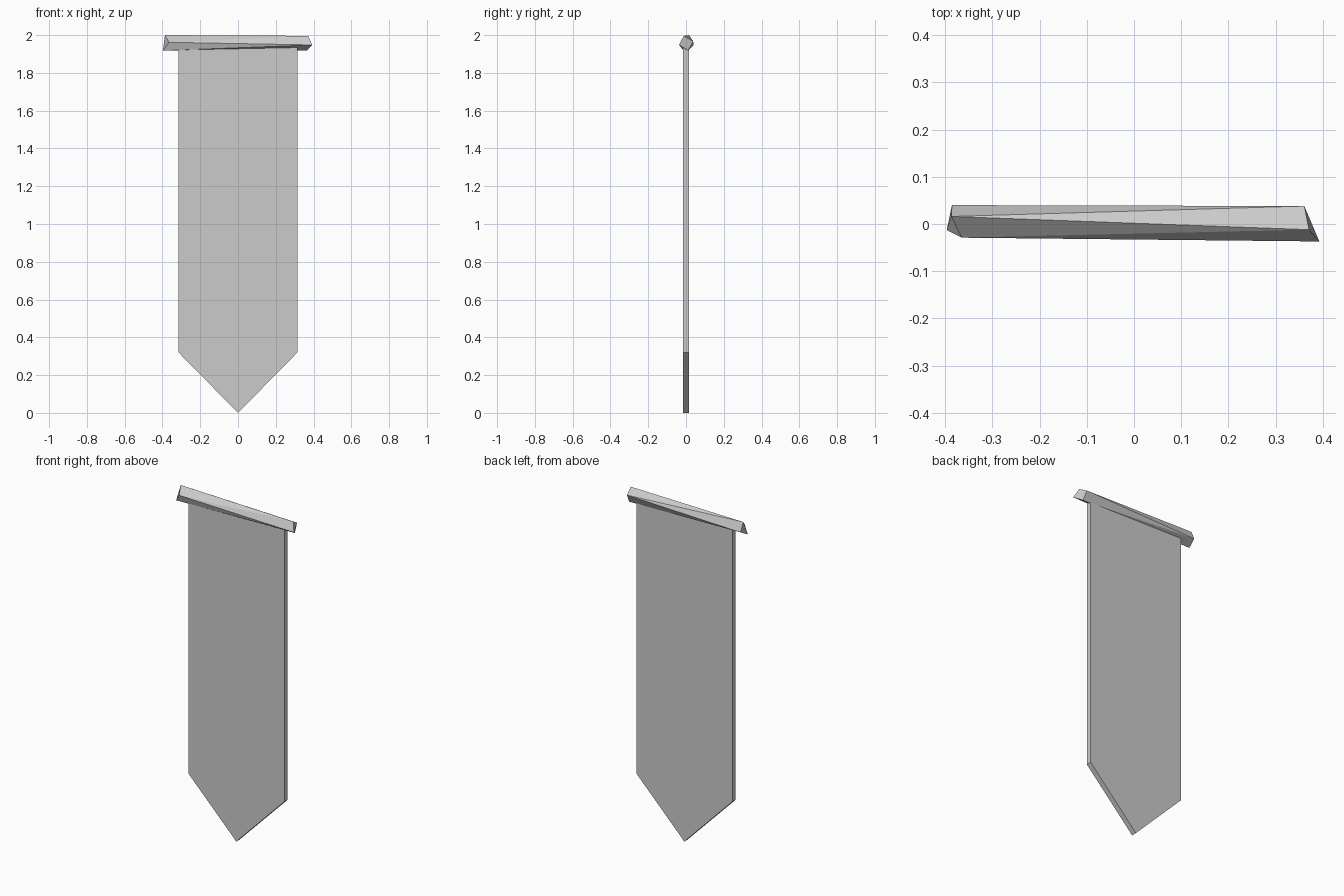
import bpy
import bmesh

cube = bpy.data.objects.get("Cube")
if cube:
    bpy.data.objects.remove(cube, do_unlink=True)

# Single plain grey for cloth and bar
grey = bpy.data.materials.new("plain_grey")
grey.use_nodes = True
colour = (0.6, 0.6, 0.6, 1)
grey.diffuse_color = colour
grey.node_tree.nodes["Principled BSDF"].inputs["Base Color"].default_value = colour


def finish(name, bm):
    bmesh.ops.recalc_face_normals(bm, faces=bm.faces)
    mesh = bpy.data.meshes.new(name)
    bm.to_mesh(mesh)
    bm.free()
    mesh.materials.append(grey)
    obj = bpy.data.objects.new(name, mesh)
    bpy.context.collection.objects.link(obj)
    return obj


# Hanging cloth: pointed outline extruded through its thickness
half_width, half_depth = 0.315, 0.016
outline = [(0, 0), (half_width, 0.32), (half_width, 1.955),
           (-half_width, 1.955), (-half_width, 0.32)]
bm = bmesh.new()
face = bm.faces.new([bm.verts.new((x, -half_depth, z)) for x, z in outline])
back = bmesh.ops.extrude_face_region(bm, geom=[face])["geom"]
bmesh.ops.translate(bm, vec=(0, 2 * half_depth, 0),
                    verts=[v for v in back if isinstance(v, bmesh.types.BMVert)])
finish("banner_cloth", bm)

# Rough wooden bar: four sides, skewed ends, slight twist along its length
# Corners run top, back, bottom, front
left_end = [(-0.387, 0.016, 2.0), (-0.386, 0.04, 1.947),
            (-0.397, -0.013, 1.918), (-0.365, -0.029, 1.962)]
right_end = [(0.371, -0.012, 1.996), (0.361, 0.038, 1.968),
             (0.365, 0.012, 1.918), (0.393, -0.037, 1.948)]
bm = bmesh.new()
left = [bm.verts.new(p) for p in left_end]
right = [bm.verts.new(p) for p in right_end]
bm.faces.new(left)
bm.faces.new(right[::-1])
for i in range(4):
    j = (i + 1) % 4
    bm.faces.new((left[i], right[i], right[j]))
    bm.faces.new((left[i], right[j], left[j]))
finish("cross_bar", bm)
